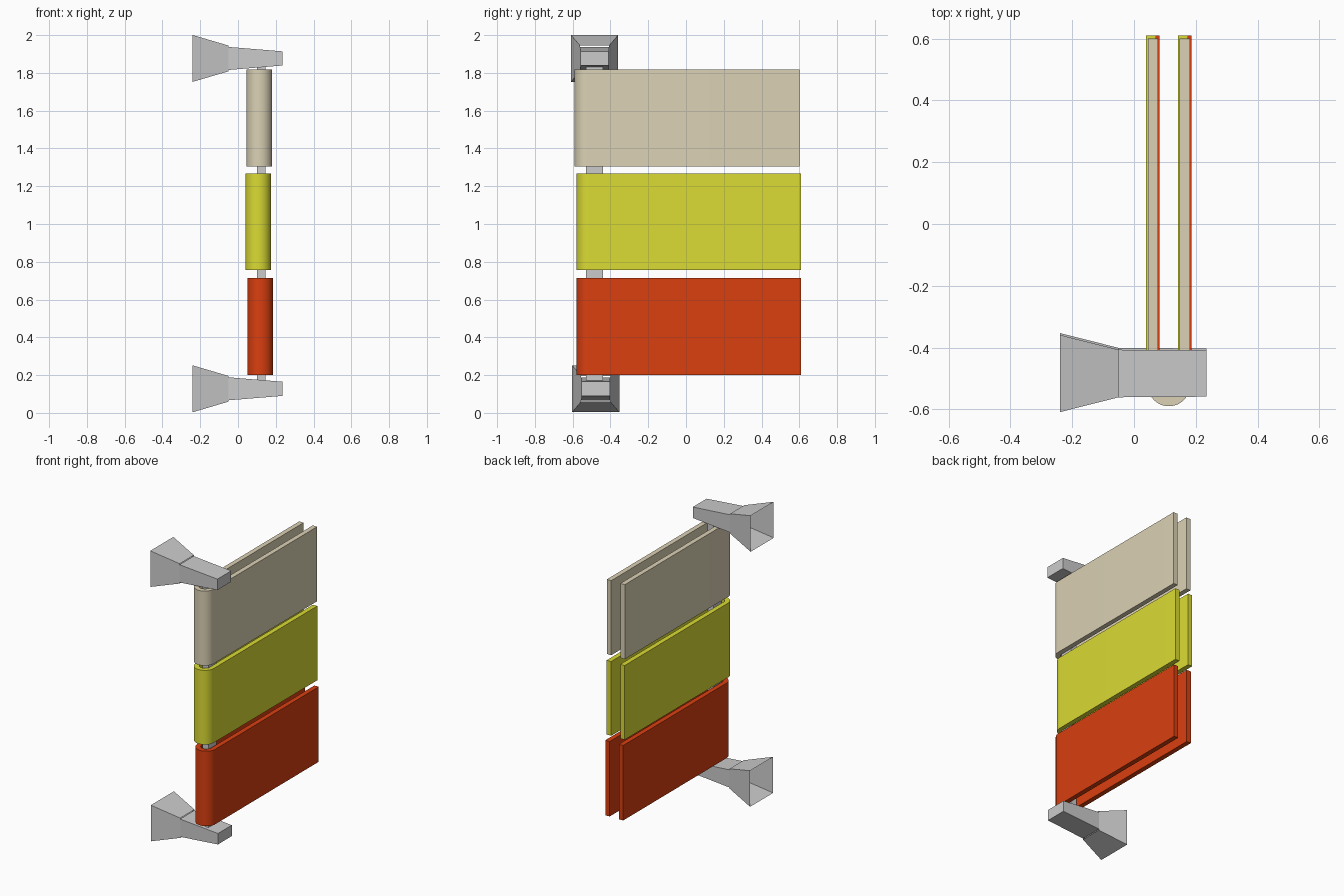
import bpy, bmesh, math

if "Cube" in bpy.data.objects:
    bpy.data.objects.remove(bpy.data.objects["Cube"])


def finish(bm, name, color=None, smooth=False):
    me = bpy.data.meshes.new(name)
    bmesh.ops.recalc_face_normals(bm, faces=bm.faces)
    bm.to_mesh(me)
    bm.free()
    ob = bpy.data.objects.new(name, me)
    bpy.context.collection.objects.link(ob)
    if color:
        mat = bpy.data.materials.new(name + "_paint")
        mat.diffuse_color = (*color, 1)
        mat.use_nodes = True
        mat.node_tree.nodes["Principled BSDF"].inputs["Base Color"].default_value = mat.diffuse_color
        me.materials.append(mat)
    if smooth:
        bpy.ops.object.select_all(action='DESELECT')
        ob.select_set(True)
        bpy.context.view_layer.objects.active = ob
        bpy.ops.object.shade_smooth_by_angle(angle=math.radians(30))
    return ob


def taper(name, sections, yc, zc, caps):
    """Rectangular sections (x, half_y, half_z) joined along x."""
    bm = bmesh.new()
    rings = [[bm.verts.new((x, yc + sy * hy, zc + sz * hz))
              for sy, sz in ((-1, -1), (1, -1), (1, 1), (-1, 1))]
             for x, hy, hz in sections]
    for a, b in zip(rings, rings[1:]):
        for i in range(4):
            j = (i + 1) % 4
            bm.faces.new((a[i], a[j], b[j], b[i]))
    if caps:
        bm.faces.new(rings[0])
        bm.faces.new(rings[-1])
    return finish(bm, name)


def folded_panel(name, xc, y0, z0, z1, color, r=0.068, t=0.033, length=1.19, n=24):
    """U-shaped sheet wrapped around the pole, open at the back."""
    yc, y1 = y0 + r, y0 + length

    def u_line(rad):
        arc = [(xc + rad * math.cos(math.pi + math.pi * i / n),
                yc + rad * math.sin(math.pi + math.pi * i / n)) for i in range(n + 1)]
        return [(xc - rad, y1)] + arc + [(xc + rad, y1)]

    bm = bmesh.new()
    cols = []
    for (ox, oy), (ix, iy) in zip(u_line(r), u_line(r - t)):
        cols.append([bm.verts.new(p) for p in
                     ((ox, oy, z0), (ox, oy, z1), (ix, iy, z1), (ix, iy, z0))])
    for a, b in zip(cols, cols[1:]):
        for i in range(4):
            j = (i + 1) % 4
            bm.faces.new((a[i], a[j], b[j], b[i]))
    bm.faces.new(cols[0])
    bm.faces.new(cols[-1])
    return finish(bm, name, color, smooth=True)


# wall brackets: open flared socket plus tapered arm
for side, yc, zc in (("lower", -0.478, 0.1275), ("upper", -0.484, 1.8765)):
    taper(side + "_socket", [(-0.24, 0.125, 0.124), (-0.05, 0.077, 0.068)], yc, zc, False)
    taper(side + "_arm", [(-0.052, 0.077, 0.061), (0.235, 0.075, 0.0375)], yc, zc, True)

# flat pole joining the arms
taper("pole", [(0.1, 0.045, 0.87), (0.145, 0.045, 0.87)], -0.484, 1.0, True)

# folded coloured panels
folded_panel("red_panel", 0.118, -0.58, 0.2, 0.715, (0.70, 0.05, 0.005))
folded_panel("yellow_panel", 0.107, -0.58, 0.757, 1.267, (0.71, 0.71, 0.035))
folded_panel("beige_panel", 0.113, -0.59, 1.305, 1.817, (0.71, 0.64, 0.46))
